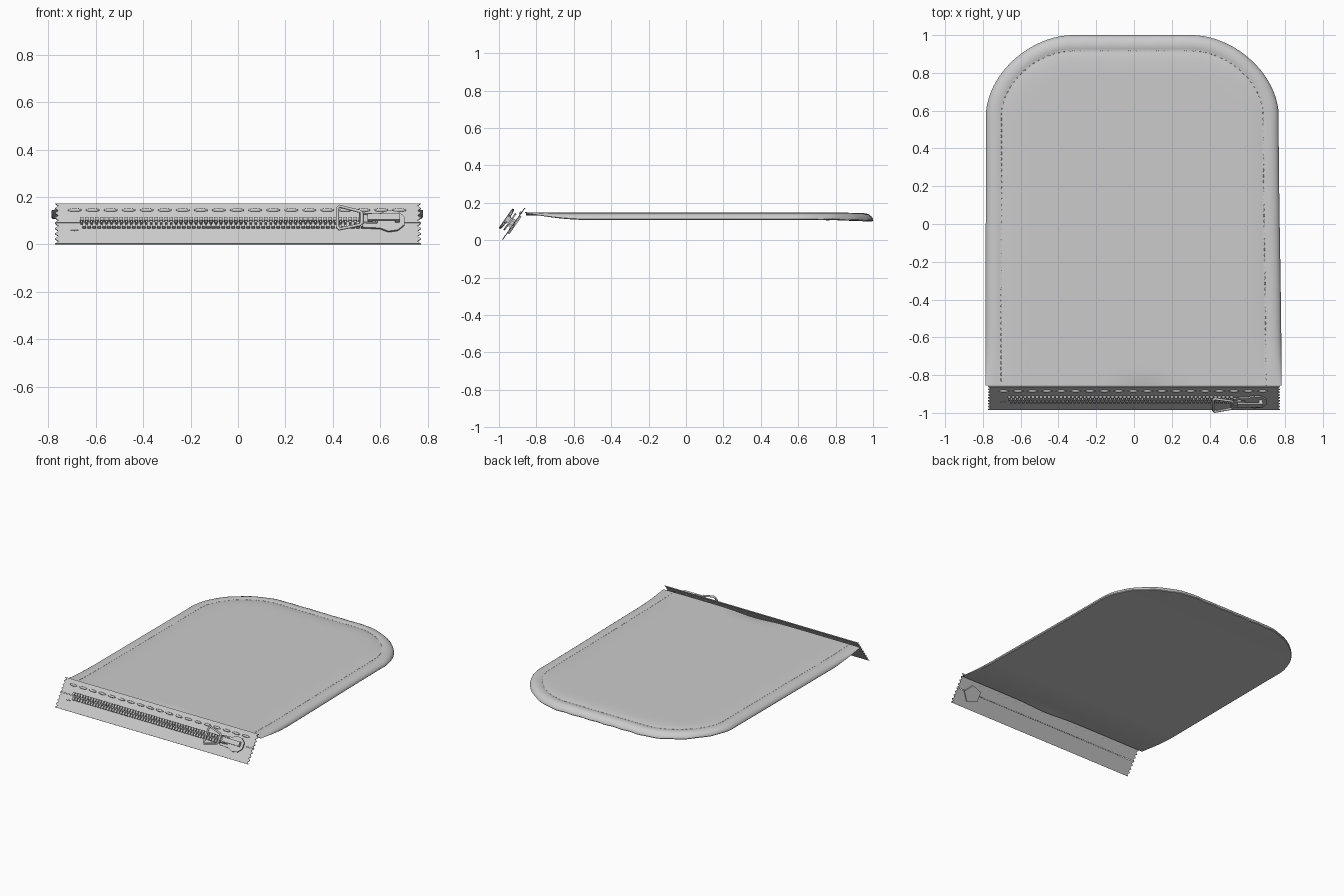
import bpy, bmesh, math
from mathutils import Matrix, Vector

if "Cube" in bpy.data.objects:
    bpy.data.objects.remove(bpy.data.objects["Cube"])

# Tilted zipper frame: local x along the zip, local y up the tape, local z out of its face
U, N = (0, 0.577, 0.817), (0, -0.817, 0.577)
ORIGIN = (0, -0.982, 0.002)
ZIP = Matrix(((1, U[0], N[0], ORIGIN[0]), (0, U[1], N[1], ORIGIN[1]),
              (0, U[2], N[2], ORIGIN[2]), (0, 0, 0, 1)))


def finish(name, bm, matrix=None, angle=None):
    if matrix:
        bm.transform(matrix)
    me = bpy.data.meshes.new(name)
    bm.to_mesh(me)
    bm.free()
    ob = bpy.data.objects.new(name, me)
    bpy.context.collection.objects.link(ob)
    if angle:
        bpy.ops.object.select_all(action='DESELECT')
        bpy.context.view_layer.objects.active = ob
        ob.select_set(True)
        bpy.ops.object.shade_smooth_by_angle(angle=math.radians(angle))
    return ob


def prism(bm, pts, z0, z1):
    face = bm.faces.new([bm.verts.new((x, y, z0)) for x, y in pts])
    ext = bmesh.ops.extrude_face_region(bm, geom=[face])['geom']
    top = [v for v in ext if isinstance(v, bmesh.types.BMVert)]
    bmesh.ops.translate(bm, vec=(0, 0, z1 - z0), verts=top)
    bmesh.ops.recalc_face_normals(bm, faces=bm.faces)


def box(bm, centre, size):
    bmesh.ops.create_cube(bm, size=1, matrix=Matrix.Translation(centre) @ Matrix.Diagonal((*size, 1)))


def bead(bm, centre, size, turn=0, seg=10):
    m = Matrix.Translation(centre) @ Matrix.Rotation(turn, 4, 'Z') @ Matrix.Diagonal((*size, 1))
    bmesh.ops.create_uvsphere(bm, u_segments=seg, v_segments=6, radius=0.5, matrix=m)


def tube(name, pts, radius):
    cu = bpy.data.curves.new(name, 'CURVE')
    cu.dimensions = '3D'
    cu.bevel_depth, cu.bevel_resolution = radius, 2
    sp = cu.splines.new('POLY')
    sp.points.add(len(pts) - 1)
    for p, co in zip(sp.points, pts):
        p.co = (*co, 1)
    sp.use_cyclic_u = True
    ob = bpy.data.objects.new(name, cu)
    bpy.context.collection.objects.link(ob)
    ob.matrix_world = ZIP
    bpy.ops.object.select_all(action='DESELECT')
    bpy.context.view_layer.objects.active = ob
    ob.select_set(True)
    bpy.ops.object.convert(target='MESH')


def smooth(a, b, t):
    t = max(0, min(1, (t - a) / (b - a)))
    return t * t * (3 - 2 * t)


# Closed fabric panel: U-shaped outline, inset by d
FRONT, SIDE, CORNER, FLAT = -0.855, 40, 20, 24


def u_path(d):
    hw, rx, ry = 0.784 - d, 0.46 - d, 0.42 - d
    y0 = 1.0 - 0.42
    half = [(hw, FRONT + (y0 - FRONT) * i / SIDE) for i in range(SIDE)]
    for i in range(CORNER + 1):
        a = math.pi / 2 * i / CORNER
        half.append((hw - rx + rx * math.cos(a) ** 1.1, y0 + ry * math.sin(a) ** 1.1))
    xf = half[-1][0]
    top = [(xf - 2 * xf * i / FLAT, half[-1][1]) for i in range(1, FLAT)]
    return half + top + [(-x, y) for x, y in reversed(half)]


def surface(x, y, drop):
    t = max(0, min(1, (y + 0.86) / 0.34))
    z = 0.149 - drop * (0.12 + 0.88 * math.sin(math.pi / 2 * t))
    z -= 0.006 * smooth(0.75, 1.0, y) * min(1, drop / 0.02)
    z -= 0.012 * math.exp(-((x - 0.06) / 0.15) ** 2 - ((y + 0.86) / 0.04) ** 2)
    slim = 1 - 0.012 * smooth(-0.85, 0.6, y)
    return Vector((x * slim - 0.003 - 0.006 * smooth(-0.85, 0.6, y), y, z))


# (inset, drop) from the flat underside, over its crisp edge, past the stitch groove to the top
PROFILE = [(0.2, 0.041), (0.1, 0.041), (0.05, 0.041), (0.02, 0.041), (0.004, 0.041),
           (0, 0.036), (0.002, 0.027), (0.009, 0.018), (0.02, 0.010),
           (0.036, 0.005), (0.055, 0.003), (0.072, 0.005), (0.083, 0.008),
           (0.094, 0.006), (0.115, 0.003), (0.15, 0.001), (0.2, 0.0)]
bm = bmesh.new()
rings = []
for d, drop in PROFILE:
    ring = []
    for i, (x, y) in enumerate(u_path(d)):
        near_rim = max(0, 1 - d / 0.06) * min(1, drop / 0.02)
        pucker = 0.002 * math.sin(i * 1.3) * smooth(0.5, 0.8, y) * near_rim
        ring.append(bm.verts.new(surface(x, y, drop + pucker)))
    rings.append(ring)
for a, b in zip(rings, rings[1:]):
    for i in range(len(a) - 1):
        bm.faces.new((a[i], a[i + 1], b[i + 1], b[i]))
inner = u_path(0.2)[:SIDE + CORNER + 1]
for drop in (0, 0.041):
    grid = [[bm.verts.new(surface(x - 2 * x * k / FLAT, y, drop)) for k in range(FLAT + 1)]
            for x, y in inner]
    for a, b in zip(grid, grid[1:]):
        for k in range(FLAT):
            bm.faces.new((a[k], b[k], b[k + 1], a[k + 1]))
bmesh.ops.remove_doubles(bm, verts=bm.verts, dist=0.0003)
bmesh.ops.holes_fill(bm, edges=[e for e in bm.edges if e.is_boundary], sides=0)
bmesh.ops.recalc_face_normals(bm, faces=bm.faces)
finish("fabric_panel", bm, angle=45)

# Seam stitches sunk in the groove
bm = bmesh.new()
path = [Vector(p) for p in u_path(0.083)]
travel, step = 0.0, 0.03
for a, b in zip(path, path[1:]):
    length = (b - a).length
    while travel < length:
        p = a.lerp(b, travel / length)
        turn = math.atan2(b.y - a.y, b.x - a.x)
        bead(bm, surface(p.x, p.y, 0.008), (0.02, 0.005, 0.004), turn, 6)
        travel += step
    travel -= length
finish("panel_stitches", bm, angle=60)


# Zipper tapes with pinked ends
def tape(name, v0, v1):
    n = 4
    right = [(0.773 - (0.015 if i % 2 else 0), v0 + (v1 - v0) * i / (2 * n)) for i in range(2 * n + 1)]
    b = bmesh.new()
    prism(b, right + [(-x, v) for x, v in reversed(right)], -0.003, 0.002)
    finish(name, b, ZIP)


tape("lower_tape", 0.0, 0.106)
tape("upper_tape", 0.109, 0.209)

# Interlocking teeth, two staggered rows
for name, side, shift in (("upper_teeth", 1, 0), ("lower_teeth", -1, 0.0105)):
    bm = bmesh.new()
    for i in range(57):
        x = -0.66 + shift + i * 0.021
        box(bm, (x, 0.103 + side * 0.017, 0.009), (0.015, 0.017, 0.016))
        box(bm, (x, 0.103 + side * 0.005, 0.008), (0.009, 0.016, 0.013))
    finish(name, bm, ZIP)

# Tape stitches
bm = bmesh.new()
for i in range(19):
    bead(bm, (-0.69 + i * 0.0762, 0.173, 0.003), (0.06, 0.016, 0.014))
bead(bm, (-0.69, 0.07, 0.002), (0.034, 0.006, 0.008))
finish("tape_stitches", bm, ZIP, 60)

# Slider: front plate, back plate, neck
plate = [(0.525, 0.068), (0.60, 0.064), (0.635, 0.048), (0.675, 0.055), (0.702, 0.082),
         (0.702, 0.124), (0.675, 0.15), (0.635, 0.156), (0.60, 0.14), (0.525, 0.136)]
bm = bmesh.new()
prism(bm, plate, 0.018, 0.027)
finish("slider_front", bm, ZIP)
bm = bmesh.new()
prism(bm, [(0.64 + 0.07 * math.cos(a), 0.103 + 0.06 * math.sin(a))
           for a in (2 * math.pi * i / 5 for i in range(5))], -0.013, -0.004)
finish("slider_back", bm, ZIP)
bm = bmesh.new()
box(bm, (0.66, 0.103, 0.007), (0.03, 0.022, 0.03))
finish("slider_neck", bm, ZIP)

# Slider bridge and pull
bm = bmesh.new()
for x in (0.558, 0.672):
    box(bm, (x, 0.107, 0.033), (0.018, 0.032, 0.022))
box(bm, (0.615, 0.107, 0.046), (0.136, 0.032, 0.009))
finish("slider_bridge", bm, ZIP)
tube("pull_ring", [(0.428, 0.045, 0.046), (0.420, 0.056, 0.046), (0.420, 0.152, 0.046),
                   (0.428, 0.163, 0.046), (0.515, 0.138, 0.043), (0.523, 0.128, 0.043),
                   (0.523, 0.078, 0.043), (0.515, 0.069, 0.043)], 0.007)
tube("pull_link", [(0.515, 0.082, 0.043), (0.515, 0.128, 0.043), (0.585, 0.126, 0.037),
                   (0.585, 0.086, 0.037)], 0.005)
